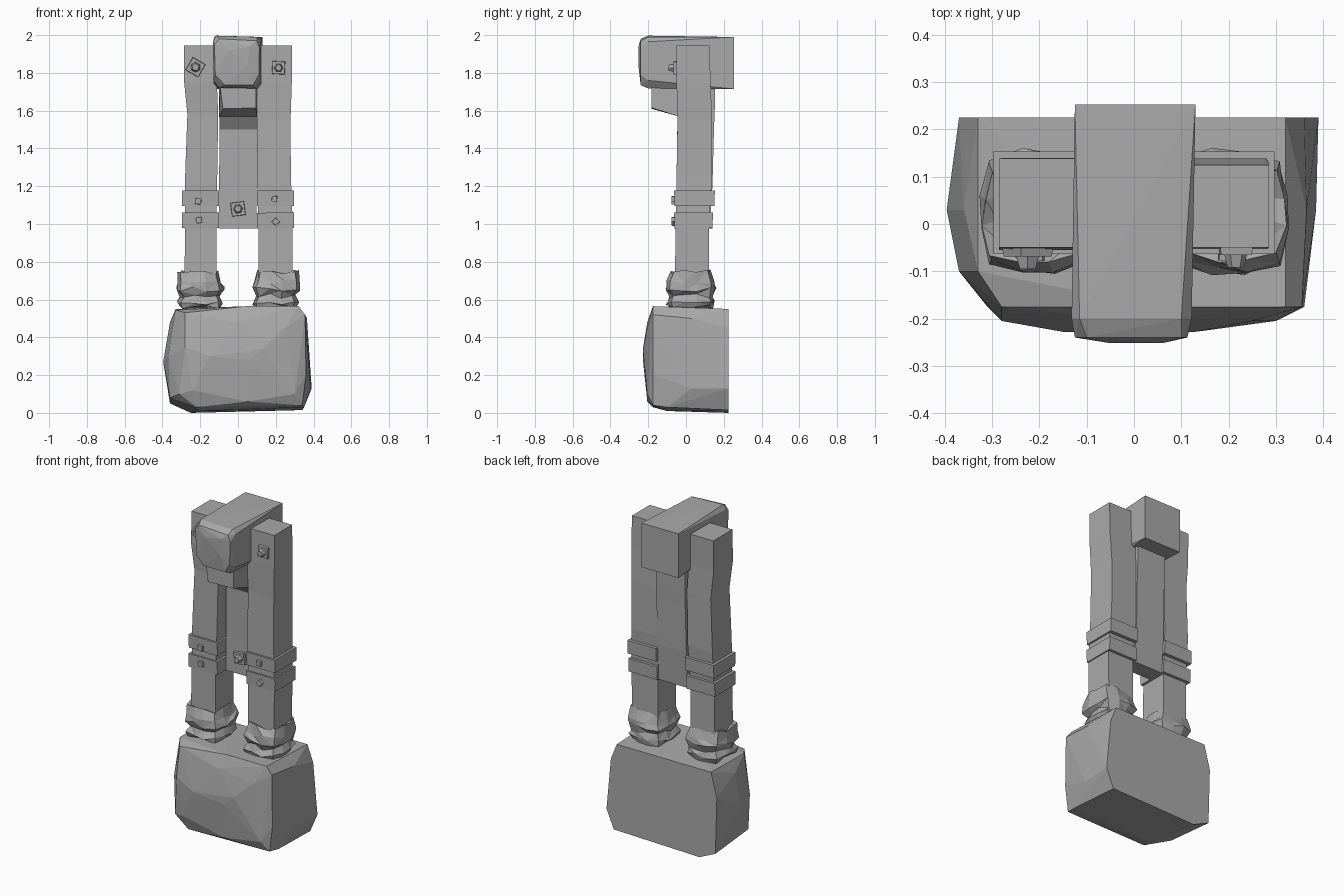
import bpy, bmesh, math, random
from mathutils import Vector, Matrix

old = bpy.data.objects.get("Cube")
if old:
    bpy.data.objects.remove(old, do_unlink=True)
random.seed(4)

GREY = (0.4, 0.4, 0.4, 1.0)
mat = bpy.data.materials.new("plain grey")
mat.use_nodes = True
mat.diffuse_color = GREY
mat.node_tree.nodes["Principled BSDF"].inputs["Base Color"].default_value = GREY


def finish(bm, name):
    bmesh.ops.recalc_face_normals(bm, faces=bm.faces)
    me = bpy.data.meshes.new(name)
    bm.to_mesh(me)
    bm.free()
    me.materials.append(mat)
    ob = bpy.data.objects.new(name, me)
    bpy.context.collection.objects.link(ob)
    return ob


def hull(name, slices):
    """Faceted rock from slices of (y, [(x, z), ...])."""
    bm = bmesh.new()
    for y, pts in slices:
        for x, z in pts:
            bm.verts.new((x, y, z))
    res = bmesh.ops.convex_hull(bm, input=bm.verts)
    bmesh.ops.delete(bm, geom=[v for v in res["geom_interior"]
                               if isinstance(v, bmesh.types.BMVert)], context="VERTS")
    bmesh.ops.dissolve_limit(bm, angle_limit=0.02, verts=bm.verts, edges=bm.edges)
    return finish(bm, name)


def loft(name, loops):
    """Closed skin through loops with equal point counts."""
    bm = bmesh.new()
    rows = [[bm.verts.new(p) for p in loop] for loop in loops]
    n = len(rows[0])
    for a, b in zip(rows, rows[1:]):
        for i in range(n):
            j = (i + 1) % n
            bm.faces.new((a[i], a[j], b[j], b[i]))
    bm.faces.new(rows[0][::-1])
    bm.faces.new(rows[-1])
    return finish(bm, name)


def beam(name, rings):
    """Rectangular beam from rings of (z, x0, x1, y0, y1)."""
    return loft(name, [[(a, c, z), (b, c, z), (b, d, z), (a, d, z)]
                       for z, a, b, c, d in rings])


# Stone block with a flat back
hull("stone_block", [
    (0.225, [(-0.33, 0.55), (0.32, 0.55), (0.36, 0.45), (0.39, 0.13), (0.34, 0.015),
             (-0.25, 0.0), (-0.36, 0.05), (-0.37, 0.4)]),
    (0.03, [(-0.396, 0.27), (-0.36, 0.48), (0.365, 0.5), (0.385, 0.13)]),
    (-0.1, [(-0.37, 0.3), (-0.36, 0.08), (-0.33, 0.545), (-0.2, 0.01), (0.35, 0.03)]),
    (-0.175, [(-0.28, 0.53), (0.05, 0.565), (0.32, 0.565), (0.355, 0.52),
              (0.36, 0.2), (0.34, 0.04), (-0.22, 0.03), (-0.31, 0.1)]),
    (-0.205, [(-0.28, 0.35), (-0.24, 0.12), (0.0, 0.48), (0.25, 0.45), (0.3, 0.1),
              (0.05, 0.06)]),
    (-0.228, [(-0.15, 0.3), (0.06, 0.28), (0.13, 0.34)]),
])

# Cross block on top, square at the back and chipped at the front
hull("top_block", [
    (0.253, [(-0.125, 1.99), (0.13, 1.99), (0.13, 1.715), (-0.125, 1.715)]),
    (-0.2, [(-0.132, 1.97), (-0.115, 1.997), (0.1, 1.99), (0.122, 1.965),
            (0.122, 1.76), (0.09, 1.718), (-0.1, 1.722), (-0.13, 1.76)]),
    (-0.24, [(-0.125, 1.95), (-0.1, 1.98), (0.1, 1.97), (0.113, 1.93), (0.11, 1.79),
             (0.08, 1.735), (-0.07, 1.735), (-0.12, 1.79)]),
    (-0.252, [(-0.05, 1.92), (0.06, 1.94), (0.05, 1.84)]),
])

# Wedge under the top block
hull("wedge", [
    (-0.182, [(-0.095, 1.73), (0.095, 1.73), (0.095, 1.615), (-0.08, 1.61)]),
    (-0.04, [(-0.1, 1.73), (0.1, 1.73), (0.1, 1.57), (-0.1, 1.57)]),
    (0.1, [(-0.1, 1.73), (0.1, 1.73), (0.1, 1.57), (-0.1, 1.57)]),
])

# Central plank between the posts
beam("center_plank", [
    (0.975, -0.1, 0.1, 0.025, 0.125), (1.2, -0.1, 0.098, 0.025, 0.14),
    (1.5, -0.098, 0.1, 0.02, 0.148), (1.6, -0.1, 0.1, -0.05, 0.152),
    (1.73, -0.1, 0.1, -0.05, 0.155)])

# Two posts
beam("right_post", [
    (0.56, -0.285, -0.115, -0.06, 0.12), (1.0, -0.28, -0.115, -0.055, 0.122),
    (1.25, -0.28, -0.11, -0.05, 0.14), (1.58, -0.268, -0.105, -0.045, 0.14),
    (1.75, -0.285, -0.112, -0.055, 0.135), (1.945, -0.285, -0.12, -0.05, 0.138)])
beam("left_post", [
    (0.56, 0.11, 0.285, -0.06, 0.12), (1.0, 0.108, 0.29, -0.055, 0.122),
    (1.25, 0.1, 0.28, -0.05, 0.138), (1.55, 0.1, 0.278, -0.045, 0.138),
    (1.75, 0.1, 0.285, -0.05, 0.13), (1.945, 0.105, 0.285, -0.05, 0.125)])

# Two straps around each post, slightly crooked
for side, s in (("right", -1), ("left", 1)):
    for label, z, y1 in (("upper", 1.137, 0.15), ("lower", 1.018, 0.14)):
        a, b = sorted((s * 0.1, s * 0.297))
        strap = beam(f"{side}_{label}_strap", [
            (-0.041, a, b, -0.06, y1), (0.041, a, b, -0.063, y1 + 0.003)])
        strap.location.z = z
        strap.rotation_euler.y = s * random.uniform(-0.01, 0.03)

# Crumpled wraps at the foot of each post: (z, centre x, half width, y0, y1)
WRAP = [(0.56, 0.20, 0.108, -0.09, 0.14), (0.585, 0.20, 0.12, -0.105, 0.15),
        (0.62, 0.20, 0.104, -0.085, 0.14), (0.655, 0.20, 0.126, -0.108, 0.158),
        (0.695, 0.205, 0.118, -0.1, 0.15), (0.745, 0.21, 0.108, -0.08, 0.13),
        (0.725, 0.205, 0.08, -0.055, 0.12)]
for side, s in (("right", -1), ("left", 1)):
    loops = []
    for z, cx, hw, y0, y1 in WRAP:
        loop = []
        for i in range(12):
            t = math.tau * (i + 0.5) / 12
            c, n = math.cos(t), math.sin(t)
            k = 1 / max(abs(c), abs(n)) ** 0.5 * random.uniform(0.94, 1.04)
            loop.append((s * cx + hw * k * c * 1.02,
                         (y0 + y1) / 2 + (y1 - y0) / 2 * k * n,
                         z + random.uniform(-0.014, 0.014)))
        loops.append(loop)
    wrap = loft(f"{side}_foot_wrap", loops)
    # Split the quads so that the creases read as facets
    bm = bmesh.new()
    bm.from_mesh(wrap.data)
    bmesh.ops.triangulate(bm, faces=bm.faces)
    bm.to_mesh(wrap.data)
    bm.free()


def stud(name, x, y, z, size, turn, nut):
    """Square plate facing the front, with an optional faceted nut."""
    bm = bmesh.new()
    depth = 0.016

    def prism(n, r1, r2, y0, y1):
        m = Matrix.Translation((0, (y0 + y1) / 2, 0)) @ Matrix.Rotation(math.pi / 2, 4, "X") \
            @ Matrix.Rotation(math.pi / n, 4, "Z")
        bmesh.ops.create_cone(bm, cap_ends=True, segments=n, radius1=r1, radius2=r2,
                              depth=abs(y1 - y0), matrix=m)

    r = size * 0.707
    prism(4, r, r * 0.93, 0.01, -depth)
    if nut:
        prism(6, size * 0.34, size * 0.24, -depth, -depth - 0.026)
    ob = finish(bm, name)
    ob.location = (x, y, z)
    ob.rotation_euler.y = math.radians(turn)


# Large bolts on plates, small studs on the straps
stud("right_top_bolt", -0.225, -0.053, 1.83, 0.08, 30, True)
stud("left_top_bolt", 0.215, -0.05, 1.827, 0.07, 3, True)
stud("center_bolt", 0.0, 0.025, 1.08, 0.075, -8, True)
stud("right_upper_stud", -0.21, -0.062, 1.12, 0.032, 4, False)
stud("left_upper_stud", 0.193, -0.062, 1.133, 0.03, 3, False)
stud("right_lower_stud", -0.207, -0.062, 1.02, 0.032, -12, False)
stud("left_lower_stud", 0.2, -0.062, 1.012, 0.032, 43, False)
